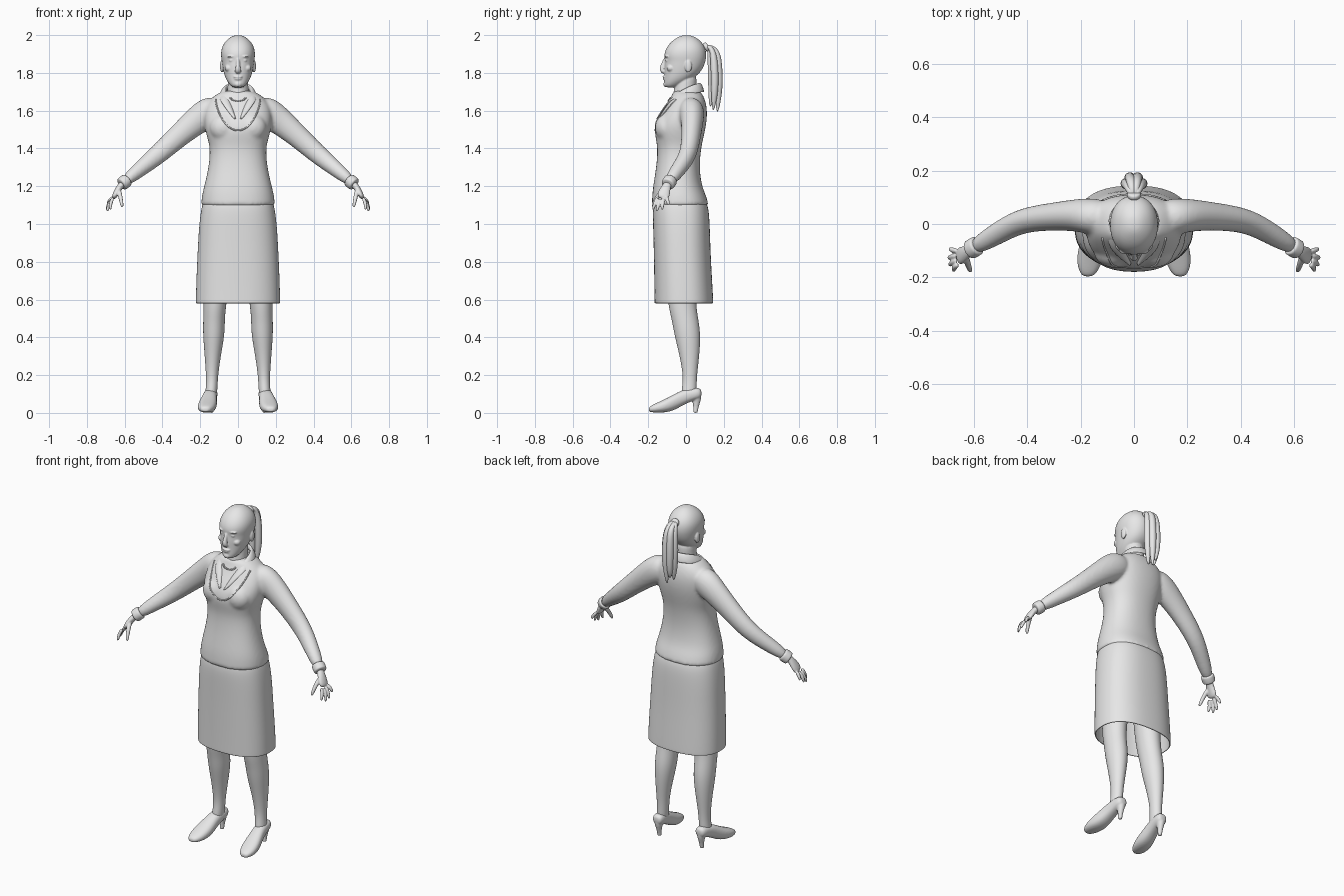
import bpy, bmesh, math
from mathutils import Vector, Matrix

grey = bpy.data.materials.new("plain grey")
grey.diffuse_color = (0.8, 0.8, 0.8, 1)


def loft(bm, rings, caps=True):
    """Skin a list of closed point rings."""
    vs = [[bm.verts.new(p) for p in r] for r in rings]
    n = len(vs[0])
    for a, b in zip(vs, vs[1:]):
        for i in range(n):
            bm.faces.new((a[i], a[(i + 1) % n], b[(i + 1) % n], b[i]))
    if caps:
        bm.faces.new(vs[0][::-1])
        bm.faces.new(vs[-1])


def oval(n, a, b, power=2.0):
    """Points of a rounded oval with half sizes a, b."""
    out = []
    for i in range(n):
        c, s = math.cos(2 * math.pi * i / n), math.sin(2 * math.pi * i / n)
        out.append((a * math.copysign(abs(c) ** (2 / power), c),
                    b * math.copysign(abs(s) ** (2 / power), s)))
    return out


def stack(bm, rows, n=24, power=2.0, caps=True):
    """Horizontal sections: z, half width, front y, back y."""
    loft(bm, [[(x, (f + b) / 2 + y, z) for x, y in oval(n, w, (b - f) / 2, power)]
              for z, w, f, b in rows], caps)


def tube(bm, pts, n=12, ref=(0, 1, 0)):
    """Path points: x, y, z, radius along ref, radius across it."""
    rings, ref = [], Vector(ref)
    for i, p in enumerate(pts):
        t = Vector(pts[min(i + 1, len(pts) - 1)][:3]) - Vector(pts[max(i - 1, 0)][:3])
        u = t.cross(ref).normalized()
        v = u.cross(t).normalized()
        rings.append([Vector(p[:3]) + v * a + u * b for a, b in oval(n, p[3], p[4])])
    loft(bm, rings)


def blob(bm, loc, size):
    m = Matrix.Translation(loc) @ Matrix.Diagonal((*size, 1))
    bmesh.ops.create_uvsphere(bm, u_segments=12, v_segments=8, radius=1, matrix=m)


def finish(name, bm, sub=2, voxel=0, mirror=False, thick=0, smooth=3):
    bmesh.ops.recalc_face_normals(bm, faces=bm.faces[:])
    me = bpy.data.meshes.new(name)
    bm.to_mesh(me)
    bm.free()
    me.materials.append(grey)
    for p in me.polygons:
        p.use_smooth = True
    ob = bpy.data.objects.new(name, me)
    bpy.context.collection.objects.link(ob)
    if mirror:
        ob.modifiers.new("mirror", 'MIRROR')
    if thick:
        s = ob.modifiers.new("thickness", 'SOLIDIFY')
        s.thickness = thick
    if sub:
        s = ob.modifiers.new("subdivide", 'SUBSURF')
        s.levels = s.render_levels = sub
    if voxel:
        r = ob.modifiers.new("blend", 'REMESH')
        r.mode, r.voxel_size, r.use_smooth_shade = 'VOXEL', voxel, True
        s = ob.modifiers.new("soften", 'SMOOTH')
        s.factor, s.iterations = 0.5, smooth
    return ob


# sweater: torso and both sleeves blended together
bm = bmesh.new()
stack(bm, [(1.095, .195, -.18, .119), (1.10, .197, -.182, .121), (1.15, .193, -.18, .108),
           (1.20, .18, -.175, .084), (1.30, .156, -.158, .071), (1.40, .147, -.15, .08),
           (1.46, .165, -.163, .094), (1.51, .178, -.168, .105), (1.56, .182, -.15, .112),
           (1.61, .178, -.115, .112), (1.65, .158, -.09, .104), (1.685, .118, -.075, .09),
           (1.71, .075, -.065, .07)], power=2.3)
for s in (1, -1):
    tube(bm, [(s * .09, .02, 1.62, .06, .06), (s * .15, .028, 1.595, .072, .085),
              (s * .21, .034, 1.555, .062, .077), (s * .305, .028, 1.475, .053, .062),
              (s * .425, .015, 1.365, .047, .053), (s * .52, -.04, 1.29, .042, .042),
              (s * .61, -.094, 1.215, .032, .03)], 16)
    blob(bm, (s * .075, -.105, 1.51), (.08, .063, .075))
sweater = finish("sweater", bm, voxel=.009, smooth=5)

# cuffs
bm = bmesh.new()
tube(bm, [(.585, -.079, 1.236, .036, .034), (.592, -.083, 1.230, .038, .037),
          (.612, -.095, 1.213, .038, .037), (.620, -.099, 1.207, .034, .033)], 16)
finish("cuff", bm, mirror=True)

# skirt, open below
bm = bmesh.new()
stack(bm, [(1.13, .18, -.165, .10), (1.09, .194, -.177, .12), (1.0, .206, -.175, .126),
           (.90, .212, -.172, .129), (.80, .217, -.170, .133), (.68, .222, -.168, .140),
           (.59, .224, -.167, .145), (.58, .224, -.167, .145)], 32, 2.4, caps=False)
finish("skirt", bm, thick=.008)

# legs
bm = bmesh.new()
tube(bm, [(.105, -.02, .92, .085, .08), (.112, -.025, .72, .08, .07), (.122, -.022, .58, .076, .061),
          (.127, -.006, .50, .070, .058), (.128, .008, .42, .071, .059), (.133, .018, .32, .056, .046),
          (.137, .021, .22, .040, .034), (.138, .02, .16, .037, .031), (.142, .015, .10, .042, .032),
          (.145, .01, .08, .03, .025)], 16)
finish("leg", bm, mirror=True)

# shoes: sections along the foot, then the heel
bm = bmesh.new()
loft(bm, [[(cx + a, y, (lo + hi) / 2 + b) for a, b in oval(16, w, (hi - lo) / 2, 2.4)]
          for y, cx, w, lo, hi in [
              (-.197, .173, .014, .008, .026), (-.190, .172, .027, .004, .036),
              (-.16, .169, .045, .001, .051), (-.11, .163, .051, .001, .074),
              (-.065, .156, .046, .012, .098), (-.02, .150, .038, .038, .122),
              (.03, .144, .036, .062, .132), (.065, .142, .034, .072, .134),
              (.083, .141, .022, .082, .124)]])
tube(bm, [(.141, .055, .10, .03, .028), (.141, .056, .07, .025, .022), (.141, .053, .035, .015, .013),
          (.141, .05, .003, .012, .012), (.141, .05, 0, .012, .012)])
finish("shoe", bm, voxel=.005, mirror=True)

# hands: palm, four fingers and a thumb
bm = bmesh.new()
tube(bm, [(.595, -.085, 1.225, .022, .02), (.622, -.102, 1.203, .022, .018), (.642, -.115, 1.17, .034, .017),
          (.662, -.125, 1.132, .035, .013)], 12)
for k, tip in [((.660, -.152, 1.142), (.676, -.177, 1.073)), ((.664, -.136, 1.136), (.692, -.156, 1.064)),
               ((.664, -.119, 1.136), (.696, -.128, 1.072)), ((.660, -.102, 1.144), (.692, -.092, 1.098))]:
    mid = Vector(k).lerp(Vector(tip), .5) + Vector((.008, 0, .002))
    tube(bm, [(*k, .011, .011), (*mid, .0105, .0105), (*tip, .008, .008)], 8)
tube(bm, [(.632, -.118, 1.185, .014, .014), (.624, -.148, 1.15, .013, .013),
          (.617, -.168, 1.115, .011, .011), (.612, -.178, 1.088, .008, .008)], 8)
finish("hand", bm, voxel=.004, mirror=True, smooth=2)

# head with face, ears and neck
bm = bmesh.new()
stack(bm, [(1.722, .025, -.108, -.05), (1.735, .043, -.117, -.025), (1.765, .064, -.115, .03),
           (1.80, .076, -.115, .075), (1.835, .083, -.116, .096), (1.865, .087, -.112, .105),
           (1.89, .091, -.118, .109), (1.925, .09, -.109, .106), (1.96, .074, -.085, .088),
           (1.985, .048, -.052, .058), (2.0, .018, -.02, .025)], 24, 2.15)
stack(bm, [(1.62, .068, -.07, .065), (1.68, .058, -.07, .06), (1.74, .055, -.062, .055),
           (1.80, .055, -.05, .06)], 16)
tube(bm, [(0, -.108, 1.882, .009, .009), (0, -.118, 1.85, .011, .010), (0, -.129, 1.823, .015, .014),
          (0, -.122, 1.808, .014, .018), (0, -.112, 1.802, .01, .014)])
blob(bm, (0, -.113, 1.779), (.026, .012, .007))
blob(bm, (0, -.111, 1.768), (.022, .012, .007))
blob(bm, (0, -.106, 1.74), (.022, .015, .016))
for s in (1, -1):
    blob(bm, (s * .034, -.096, 1.866), (.015, .014, .008))
    blob(bm, (s * .034, -.097, 1.887), (.026, .018, .007))
    blob(bm, (s * .048, -.08, 1.825), (.024, .024, .02))
    blob(bm, (s * .085, .012, 1.835), (.011, .02, .034))
finish("head", bm, voxel=.004, smooth=2)

# ponytail strands and hair tie
bm = bmesh.new()
for x, y, tip in [(0, .135, 1.62), (.027, .15, 1.60), (-.027, .15, 1.61), (.012, .172, 1.59), (-.014, .172, 1.63)]:
    tube(bm, [(x * .2, .095, 1.925, .012, .012), (x * .4, .118, 1.943, .014, .014),
              (x * .8, y - .008, 1.92, .018, .017), (x * 1.1, y, 1.85, .021, .021),
              (x * 1.15, y + .003, 1.75, .022, .022), (x, y, 1.67, .017, .017),
              (x * .7, y - .006, tip, .005, .005)], 10, (1, 0, 0))
finish("ponytail", bm)
bm = bmesh.new()
tube(bm, [(0, .098, 1.93, .02, .02), (0, .103, 1.933, .027, .027), (0, .114, 1.94, .027, .027),
          (0, .119, 1.943, .02, .02)], 12, (1, 0, 0))
finish("hair_tie", bm)

# folded collar, one half mirrored
inner = [(0, .076, 1.757), (.045, .06, 1.754), (.072, .012, 1.737), (.06, -.045, 1.70),
         (.036, -.09, 1.645), (.008, -.152, 1.555)]
outer = [(0, .104, 1.70), (.07, .083, 1.697), (.103, .02, 1.69), (.102, -.055, 1.672),
         (.09, -.105, 1.642), (.016, -.158, 1.545)]
bm = bmesh.new()
rows = []
for a, b in zip(inner, outer):
    a, b = Vector(a), Vector(b)
    stand = Vector((a.x * .92, a.y * .92, a.z - .035 * (a.z - 1.555) / .2))
    rows.append([bm.verts.new(p) for p in (stand, a, a.lerp(b, .5) + Vector((a.x * .06, a.y * .06, .006)), b)])
for r, q in zip(rows, rows[1:]):
    for i in range(3):
        bm.faces.new((r[i], q[i], q[i + 1], r[i + 1]))
finish("collar", bm, mirror=True, thick=.006)

# neckline trim and necklace beads, laid on the chest
dg = bpy.context.evaluated_depsgraph_get()
body = sweater.evaluated_get(dg)


def on_chest(x, z):
    hit, loc, _, _ = body.ray_cast(Vector((x, -1, z)), Vector((0, 1, 0)))
    return loc if hit else Vector((x, -.06, z))


bm = bmesh.new()
path = []
for i in range(25):
    a = math.pi * i / 24
    path.append((*on_chest(.118 * math.cos(a), 1.66 - .165 * math.sin(a) ** 1.3), .004, .004))
tube(bm, path, 8)
finish("neckline_trim", bm, sub=0)

bm = bmesh.new()
for i in range(11):
    a = math.pi * (i + .5) / 11
    x = .04 * math.cos(a)
    z = 1.67 - .018 * math.sin(a)
    blob(bm, (x, min(on_chest(x, z).y, -.068) - .003, z), (.005, .005, .005))
finish("necklace", bm, sub=0)
